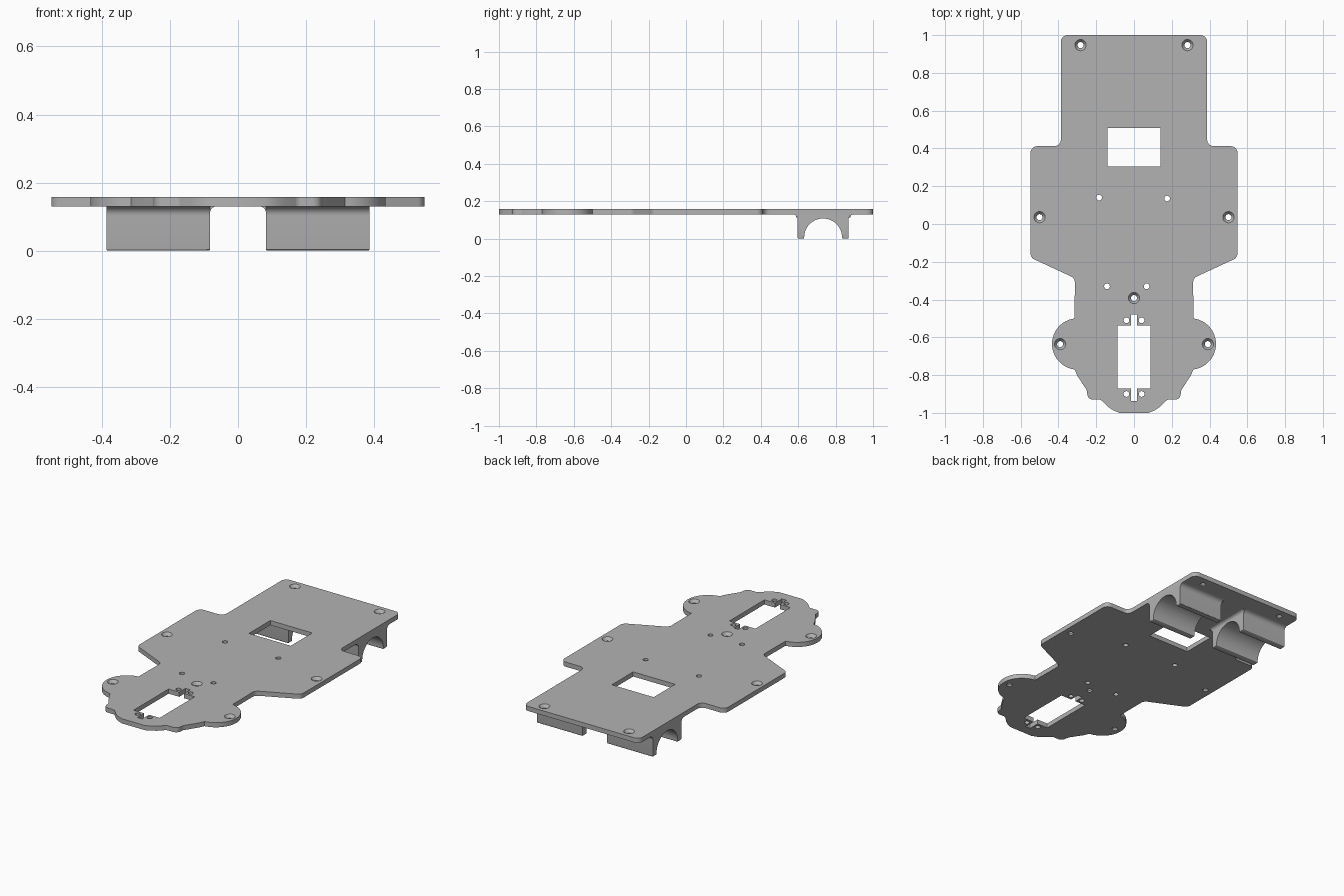
import bpy, bmesh, math
from mathutils import Vector

if "Cube" in bpy.data.objects:
    bpy.data.objects.remove(bpy.data.objects["Cube"], do_unlink=True)

TOP, UNDER = 0.158, 0.13

grey = bpy.data.materials.new("plain grey")
grey.use_nodes = True
COLOUR = (0.45, 0.45, 0.45, 1)
grey.diffuse_color = COLOUR
grey.node_tree.nodes["Principled BSDF"].inputs["Base Color"].default_value = COLOUR


def arc(cx, cy, r, a0, a1, n):
    return [(cx + r * math.cos(math.radians(a0 + (a1 - a0) * i / n)),
             cy + r * math.sin(math.radians(a0 + (a1 - a0) * i / n))) for i in range(n + 1)]


def rounded(corners, n=6):
    """Closed outline from (x, y, radius) corners; radius 0 stays sharp."""
    out = []
    for i, (x, y, r) in enumerate(corners):
        p = Vector((x, y))
        if r == 0:
            out.append((x, y))
            continue
        a = (Vector(corners[i - 1][:2]) - p).normalized()
        b = (Vector(corners[(i + 1) % len(corners)][:2]) - p).normalized()
        half = a.angle(b) / 2
        centre = p + (a + b).normalized() * (r / math.sin(half))
        start = p + a * (r / math.tan(half)) - centre
        end = p + b * (r / math.tan(half)) - centre
        turn = start.angle_signed(end)
        for k in range(n + 1):
            t = -turn * k / n
            out.append((centre.x + start.x * math.cos(t) - start.y * math.sin(t),
                        centre.y + start.x * math.sin(t) + start.y * math.cos(t)))
    return out


def prism(name, outline, low, high, place):
    """Extrude an outline; place(u, v, w) maps it into space."""
    bm = bmesh.new()
    face = bm.faces.new([bm.verts.new(place(u, v, low)) for u, v in outline])
    shift = Vector(place(0, 0, high)) - Vector(place(0, 0, low))
    new = bmesh.ops.extrude_face_region(bm, geom=[face])["geom"]
    bmesh.ops.translate(bm, vec=shift, verts=[g for g in new if isinstance(g, bmesh.types.BMVert)])
    return finish(name, bm)


def finish(name, bm):
    bmesh.ops.recalc_face_normals(bm, faces=bm.faces)
    mesh = bpy.data.meshes.new(name)
    bm.to_mesh(mesh)
    bm.free()
    ob = bpy.data.objects.new(name, mesh)
    bpy.context.collection.objects.link(ob)
    mesh.materials.append(grey)
    return ob


def smooth(ob):
    bpy.ops.object.select_all(action='DESELECT')
    ob.select_set(True)
    bpy.context.view_layer.objects.active = ob
    bpy.ops.object.shade_smooth_by_angle(angle=math.radians(30))


def flat(u, v, w):
    return (u, v, w)


def along_x(u, v, w):
    return (w, u, v)


def along_y(u, v, w):
    return (u, w, v)


# Base plate: right half of the outline, then mirrored
ear = [(x, y, 0) for x, y in arc(0.298, -0.635, 0.136, 83, -83, 24)]
half = [(0.387, 1.0, 0.035), (0.387, 0.412, 0.035), (0.548, 0.412, 0.035),
        (0.548, -0.178, 0.035), (0.313, -0.287, 0.035)] + ear + [
        (0.302, -0.8, 0), (0.25, -0.88, 0.01), (0.244, -0.93, 0.03), (0.175, -0.93, 0.025)]
half += [(0.137, -0.968, 0), (0.11, -0.986, 0), (0.078, -1.0, 0)]
outline = half + [(-x, y, r) for x, y, r in reversed(half)]
plate = prism("base_plate", rounded(outline), UNDER, TOP, flat)

# Openings: window, servo slot, screw holes and countersinks
cutters = []


def cut_box(x, y0, y1):
    cutters.append(prism("cutter", [(-x, y0), (x, y0), (x, y1), (-x, y1)], 0.1, 0.2, flat))


def cut_round(x, y, r, flare=0):
    bm = bmesh.new()
    levels = [(0.1, r), (TOP - 0.018, r), (TOP, r + flare), (0.2, r + flare)]
    rings = [[bm.verts.new((px, py, z)) for px, py in arc(x, y, rad, 0, 345, 23)]
             for z, rad in levels]
    for low, high in zip(rings, rings[1:]):
        for i in range(24):
            bm.faces.new((low[i - 1], low[i], high[i], high[i - 1]))
    bm.faces.new(rings[0])
    bm.faces.new(rings[-1])
    cutters.append(finish("cutter", bm))


cut_box(0.14, 0.304, 0.508)
cut_box(0.087, -0.872, -0.538)
cut_box(0.016, -0.938, -0.478)
for x, y in [(-0.185, 0.14), (0.175, 0.135), (-0.143, -0.33), (0.067, -0.33),
             (-0.04, -0.51), (0.04, -0.51), (-0.04, -0.9), (0.04, -0.9)]:
    cut_round(x, y, 0.015)
for x, y in [(0.283, 0.947), (0.5, 0.036), (0.391, -0.636)]:
    cut_round(x, y, 0.016, 0.014)
    cut_round(-x, y, 0.016, 0.014)
cut_round(0, -0.392, 0.016, 0.014)

bpy.context.view_layer.objects.active = plate
for cutter in cutters:
    cutter.hide_render = True
    mod = plate.modifiers.new("opening", 'BOOLEAN')
    mod.operation = 'DIFFERENCE'
    mod.solver = 'EXACT'
    mod.object = cutter
    bpy.ops.object.modifier_apply(modifier=mod.name)
for cutter in cutters:
    bpy.data.objects.remove(cutter, do_unlink=True)
smooth(plate)

# Motor cradles under the rear, with fillets running into the plate
MID, OUT, FIL = 0.733, 0.136, 0.027
cradle = [(MID - OUT, 0)]
cradle += arc(MID - OUT - FIL, UNDER - FIL, FIL, 0, 90, 6)
cradle += arc(MID + OUT + FIL, UNDER - FIL, FIL, 90, 180, 6)
cradle += [(MID + OUT, 0), (MID + 0.101, 0)]
cradle += arc(MID, 0.007, 0.101, 0, 180, 32) + [(MID - 0.101, 0)]
for side, label in ((1, "left"), (-1, "right")):
    ob = prism(label + "_motor_cradle", cradle, side * 0.082, side * 0.387, along_x)
    bm = bmesh.new()
    bm.from_mesh(ob.data)
    foot = [e for e in bm.edges if all(v.co.z < 0.001 for v in e.verts)]
    bmesh.ops.bevel(bm, geom=foot, offset=0.006, segments=3, profile=0.5, affect='EDGES')
    bm.to_mesh(ob.data)
    bm.free()
    smooth(ob)
    # Inner end fillet
    web = [(side * x, z) for x, z in
           [(0.082, UNDER)] + arc(0.082 - 0.018, UNDER - 0.018, 0.018, 90, 0, 6)]
    smooth(prism(label + "_cradle_fillet", web, MID - OUT - 0.01, MID + OUT + 0.01, along_y))
